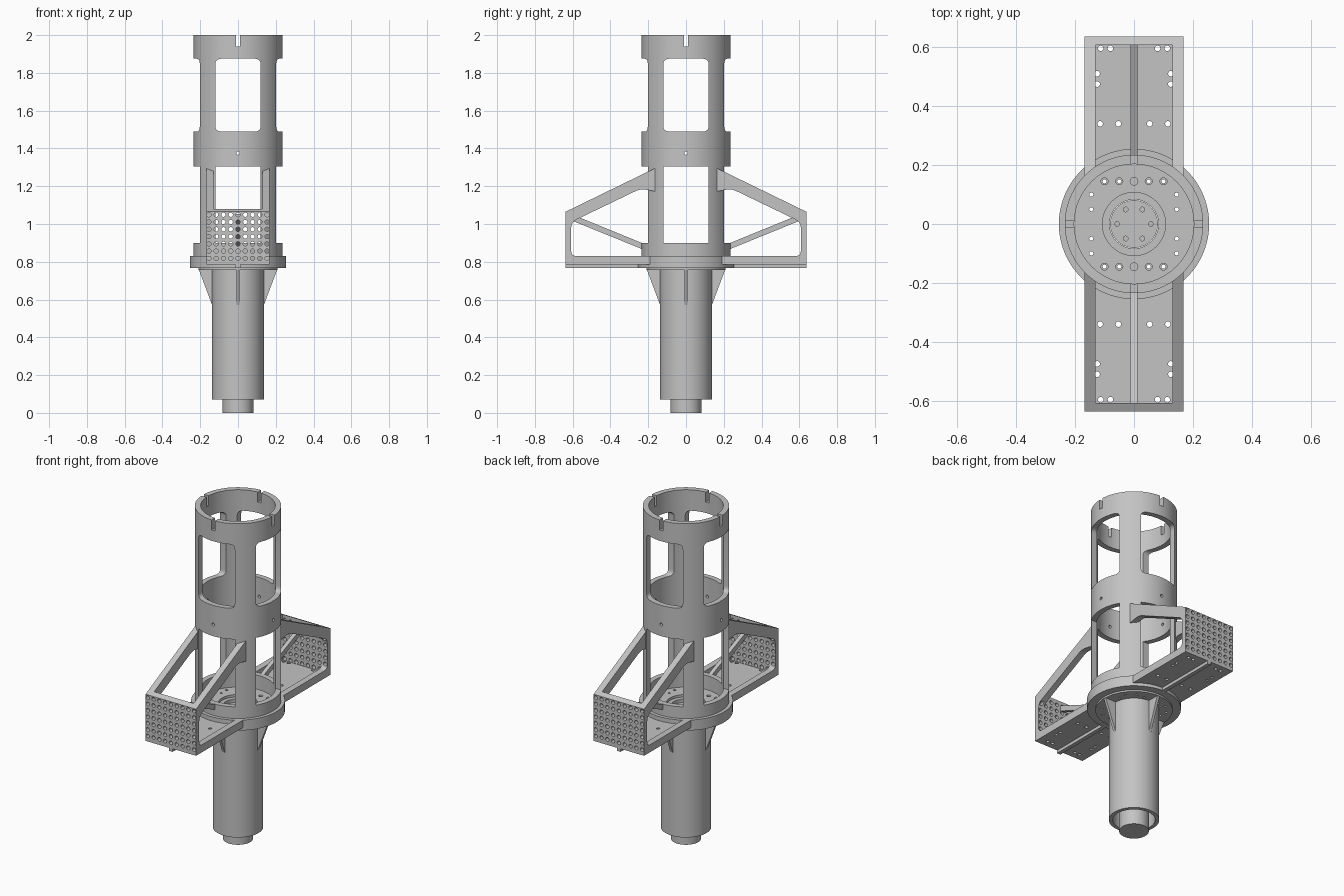
import bpy, bmesh, math
from mathutils import Vector

cube = bpy.data.objects.get("Cube")
if cube:
    bpy.data.objects.remove(cube, do_unlink=True)

GREY = (0.55, 0.55, 0.55, 1)
metal = bpy.data.materials.new("plain_grey")
metal.use_nodes = True
metal.diffuse_color = GREY
metal.node_tree.nodes["Principled BSDF"].inputs["Base Color"].default_value = GREY


def finish(name, bm):
    bmesh.ops.recalc_face_normals(bm, faces=bm.faces)
    mesh = bpy.data.meshes.new(name)
    bm.to_mesh(mesh)
    bm.free()
    ob = bpy.data.objects.new(name, mesh)
    bpy.context.collection.objects.link(ob)
    mesh.materials.append(metal)
    return ob


def lathe(name, profile, steps=96):
    """Revolve a closed (radius, z) profile around z."""
    bm = bmesh.new()
    vs = [bm.verts.new((r, 0, z)) for r, z in profile]
    es = [bm.edges.new((vs[i - 1], vs[i])) for i in range(len(vs))]
    bmesh.ops.spin(bm, geom=vs + es, cent=(0, 0, 0), axis=(0, 0, 1),
                   angle=math.tau, steps=steps, use_duplicate=False)
    bmesh.ops.remove_doubles(bm, verts=bm.verts, dist=1e-5)
    return finish(name, bm)


def place(axis, a, b, t):
    return {"x": (t, a, b), "y": (a, t, b), "z": (a, b, t)}[axis]


def add_prism(bm, pts, axis, lo, hi):
    low = [bm.verts.new(place(axis, a, b, lo)) for a, b in pts]
    top = [bm.verts.new(place(axis, a, b, hi)) for a, b in pts]
    bm.faces.new(low)
    bm.faces.new(top)
    for i in range(len(pts)):
        bm.faces.new((low[i - 1], low[i], top[i], top[i - 1]))


def prism(name, pts, axis, lo, hi):
    """Extrude a 2D outline along one axis."""
    bm = bmesh.new()
    add_prism(bm, pts, axis, lo, hi)
    return finish(name, bm)


def rect(a0, a1, b0, b1):
    return [(a0, b0), (a1, b0), (a1, b1), (a0, b1)]


def rounded(pts, r, n=5):
    """Round every corner of an outline."""
    out = []
    for i, p in enumerate(pts):
        p = Vector(p)
        a = p + (Vector(pts[i - 1]) - p).normalized() * r
        b = p + (Vector(pts[(i + 1) % len(pts)]) - p).normalized() * r
        for k in range(n + 1):
            t = k / n
            out.append(tuple(a * (1 - t) ** 2 + p * 2 * t * (1 - t) + b * t * t))
    return out


def drill(centres, r, axis, lo, hi, n=14):
    """One cutter made of many round pins."""
    bm = bmesh.new()
    for a, b in centres:
        ring = [(a + r * math.cos(math.tau * k / n), b + r * math.sin(math.tau * k / n))
                for k in range(n)]
        add_prism(bm, ring, axis, lo, hi)
    return finish("cutter", bm)


def bake(ob):
    deps = bpy.context.evaluated_depsgraph_get()
    mesh = bpy.data.meshes.new_from_object(ob.evaluated_get(deps))
    ob.modifiers.clear()
    ob.data = mesh


def cut(ob, *cutters):
    for c in cutters:
        m = ob.modifiers.new("cut", 'BOOLEAN')
        m.operation, m.solver, m.object = 'DIFFERENCE', 'EXACT', c
        bake(ob)
        bpy.data.objects.remove(c, do_unlink=True)


def mirror(ob, x=False, y=False):
    m = ob.modifiers.new("mirror", 'MIRROR')
    m.use_axis = (x, y, False)
    m.use_mirror_merge = False
    bake(ob)


# Cage: one tube with windows, top slits and small ring holes on both axes
cage = lathe("cage", [(.203, .83), (.235, .83), (.235, 2), (.203, 2)])
for ax in "xy":
    cut(cage,
        prism("cutter", rounded(rect(-.12, .12, 1.49, 1.875), .03), ax, -.3, .3),
        prism("cutter", rect(-.12, .12, .9, 1.305), ax, -.3, .3),
        prism("cutter", rect(-.011, .011, 1.94, 2.1), ax, -.3, .3),
        drill([(0, 1.375)], .009, ax, -.3, .3))

# Flange with floor, centre bore and bolt holes
flange = lathe("flange", [(.083, .757), (.21, .757), (.21, .767), (.255, .767), (.255, .83),
                          (.203, .83), (.203, .815), (.107, .815), (.107, .8), (.083, .8)])
side_bolts = [(s * .145, y) for s in (-1, 1) for y in (-.1, -.05, .05, .1)]
row_bolts = [(x, s * .145) for s in (-1, 1) for x in (-.1, -.05, .05, .1)]
dowels = [(0, -.145), (0, .145)]
cut(flange,
    drill(side_bolts + row_bolts, .007, "z", .7, .9),
    drill(row_bolts, .012, "z", .805, .9),
    drill(dowels, .013, "z", .79, .9))

# Lower housing and the shaft inside it
lathe("lower_housing", [(.115, .07), (.137, .07), (.137, .757), (.115, .757)])
shaft = lathe("shaft", [(0, 0), (.081, 0), (.081, .78), (0, .78)], 64)
cut(shaft, drill([(.057 * math.cos(k * math.pi / 3), .057 * math.sin(k * math.pi / 3))
                  for k in range(6)], .008, "z", .74, .9))

# Gussets under the flange
for side, s in (("left", 1), ("right", -1)):
    outline = [(s * .13, .57), (s * .137, .57), (s * .208, .76), (s * .13, .76)]
    prism("gusset_" + side, outline, "y", -.008, .008)
for side, s in (("front", -1), ("back", 1)):
    outline = [(s * .13, .57), (s * .137, .57), (s * .208, .76), (s * .13, .76)]
    prism("gusset_" + side, outline, "x", -.008, .008)

# Wing side frames: bottom rail, end post and sloping beam
step = .0385
grid = [(step * i, .818 + step * j) for i in range(-4, 5) for j in range(7)]
frames = prism("wing_side_frames", [(.165, .785), (.637, .785), (.637, 1.065), (.165, 1.295)],
               "x", .131, .168)
opening = rounded([(.1, .83), (.608, .83), (.608, 1.01), (.24, 1.187), (.1, 1.16)], .03)
cut(frames, prism("cutter", opening, "x", .1, .2), drill(grid, .0115, "y", .55, .7))
mirror(frames, x=True, y=True)

# Perforated end plates between the frames
ends = prism("wing_end_plates", [(.608, .785), (.637, .785), (.637, 1.065), (.608, 1.079)],
             "x", -.131, .131)
cut(ends, drill(grid, .0115, "y", .55, .7))
mirror(ends, y=True)

# Wing floors with mounting holes
floors = prism("wing_floors", rect(-.131, .131, .2, .608), "z", .785, .805)
half = [(.053, .34), (.115, .34), (.125, .475), (.125, .51), (.08, .596), (.113, .596)]
cut(floors, drill([(s * x, y) for s in (-1, 1) for x, y in half], .0095, "z", .7, .9))
mirror(floors, y=True)

# Centre ribs below the floors and diagonal braces above
ribs = prism("wing_ribs", rect(.2, .637, .767, .786), "x", -.012, .012)
mirror(ribs, y=True)
braces = prism("wing_braces", [(.215, .86), (.609, 1.02), (.609, 1.053), (.215, .892)],
               "x", -.012, .012)
mirror(braces, y=True)

# Smooth round walls, keep sharp edges
bpy.ops.object.select_all(action='DESELECT')
for ob in bpy.context.collection.objects:
    if ob.type == 'MESH':
        ob.select_set(True)
        bpy.context.view_layer.objects.active = ob
bpy.ops.object.shade_smooth_by_angle(angle=math.radians(30))
